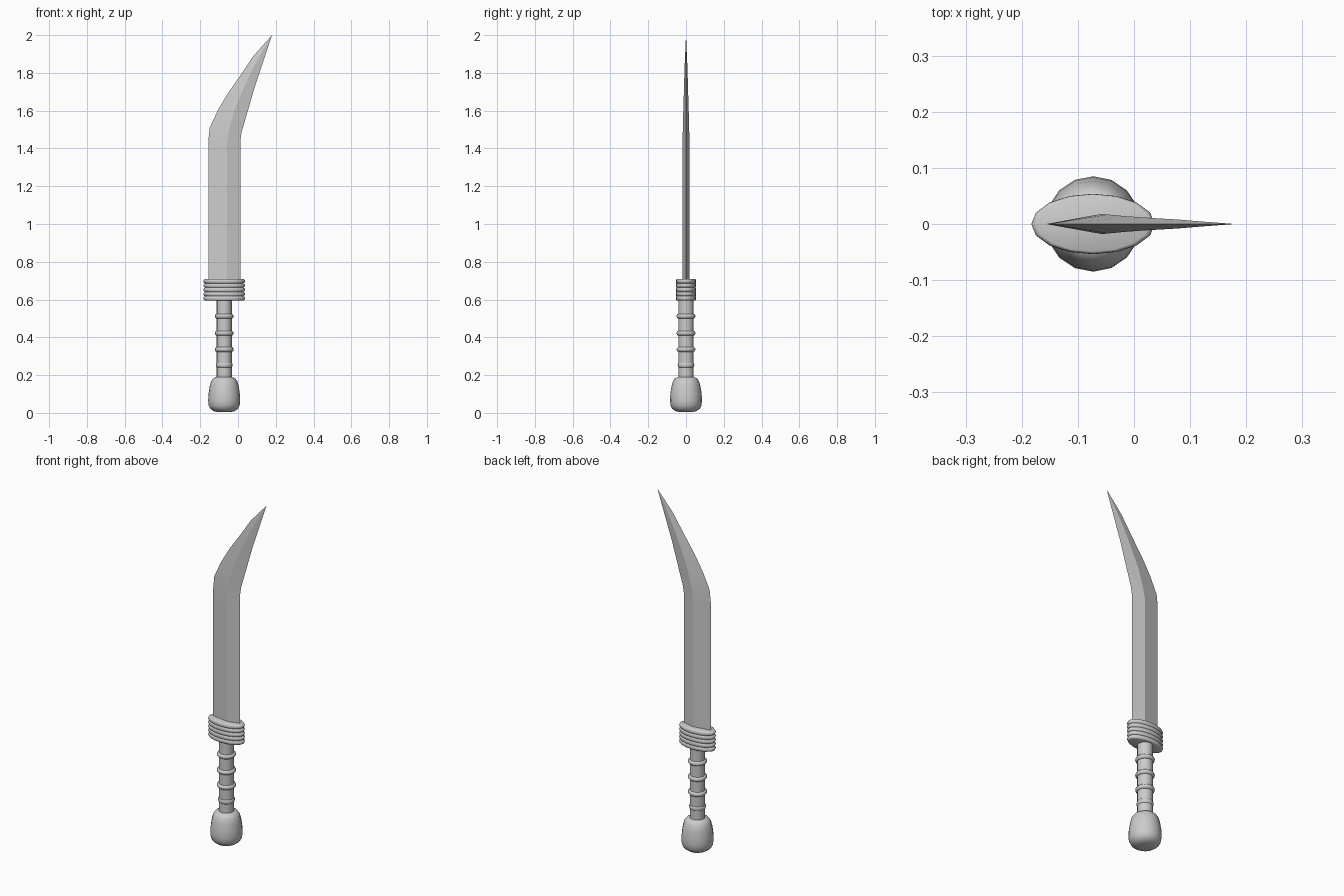
import bpy, bmesh, math

cube = bpy.data.objects.get("Cube")
if cube:
    bpy.data.objects.remove(cube, do_unlink=True)

AXIS = -0.073   # x of the handle axis
SIDES = 16

steel = bpy.data.materials.new("light_grey_steel")
steel.use_nodes = True
GREY = (0.6, 0.6, 0.6, 1)
steel.diffuse_color = GREY
steel.node_tree.nodes["Principled BSDF"].inputs["Base Color"].default_value = GREY


def finish(name, bm, angle):
    bmesh.ops.recalc_face_normals(bm, faces=bm.faces)
    mesh = bpy.data.meshes.new(name)
    bm.to_mesh(mesh)
    bm.free()
    mesh.materials.append(steel)
    obj = bpy.data.objects.new(name, mesh)
    bpy.context.collection.objects.link(obj)
    bpy.ops.object.select_all(action='DESELECT')
    obj.select_set(True)
    bpy.context.view_layer.objects.active = obj
    bpy.ops.object.shade_smooth_by_angle(angle=math.radians(angle))
    return obj


def loft(bm, rings):
    """Skin a list of equal point rings and cap both ends."""
    loops = [[bm.verts.new(p) for p in ring] for ring in rings]
    for a, b in zip(loops, loops[1:]):
        for i in range(len(a)):
            j = (i + 1) % len(a)
            bm.faces.new((a[i], a[j], b[j], b[i]))
    bm.faces.new(loops[0][::-1])
    bm.faces.new(loops[-1])
    return loops


def lathe(name, profile, squash=1.0, angle=50):
    """Turn (radius, z) points about the handle axis."""
    bm = bmesh.new()
    steps = [2 * math.pi * i / SIDES for i in range(SIDES)]
    loft(bm, [[(AXIS + r * math.cos(t), r * squash * math.sin(t), z)
               for t in steps] for r, z in profile])
    return finish(name, bm, angle)


def bead(z, inner, outer, half):
    """Rounded bulge profile centred at z."""
    return [(inner + (outer - inner) * math.cos(t), z + half * math.sin(t))
            for t in (math.radians(a) for a in range(-90, 91, 30))]


# Pommel
lathe("pommel", [(0.03, 0.004), (0.055, 0.009), (0.073, 0.022), (0.082, 0.04),
                 (0.085, 0.065), (0.083, 0.1), (0.077, 0.14), (0.069, 0.168),
                 (0.058, 0.183), (0.042, 0.19)])

# Grip and its raised rings
lathe("grip", [(0.04, 0.18), (0.04, 0.6)])
for n, (z, outer) in enumerate([(0.253, 0.044), (0.336, 0.05), (0.422, 0.05), (0.512, 0.05)]):
    lathe(f"grip_ring_{n + 1}", bead(z, 0.038, outer, 0.013))

# Ribbed oval guard
pitch = 0.0228
ribs = []
for n in range(5):
    ribs += bead(0.595 + pitch * (n + 0.5), 0.1, 0.11, pitch / 2)[0 if n == 0 else 1:]
lathe("guard", ribs, squash=0.49)

# Blade: (back edge, ridge, front edge) as (x, z), then half thickness
sections = [
    ((-0.157, 0.69), (-0.057, 0.69), (0.012, 0.69), 0.018),
    ((-0.157, 1.44), (-0.057, 1.44), (0.012, 1.44), 0.018),
    ((-0.150, 1.51), (-0.047, 1.50), (0.020, 1.49), 0.017),
    ((-0.108, 1.60), (-0.016, 1.61), (0.055, 1.61), 0.014),
    ((-0.055, 1.69), (0.026, 1.71), (0.090, 1.73), 0.011),
    ((0.008, 1.78), (0.078, 1.82), (0.127, 1.84), 0.008),
    ((0.082, 1.89), (0.126, 1.91), (0.154, 1.92), 0.004),
    ((0.180, 2.0), (0.180, 2.0), (0.180, 2.0), 0.0),
]
bm = bmesh.new()
loft(bm, [[(b[0], 0, b[1]), (r[0], -t, r[1]), (f[0], 0, f[1]), (r[0], t, r[1])]
          for b, r, f, t in sections])
bmesh.ops.remove_doubles(bm, verts=bm.verts, dist=0.0005)
finish("blade", bm, 12)
